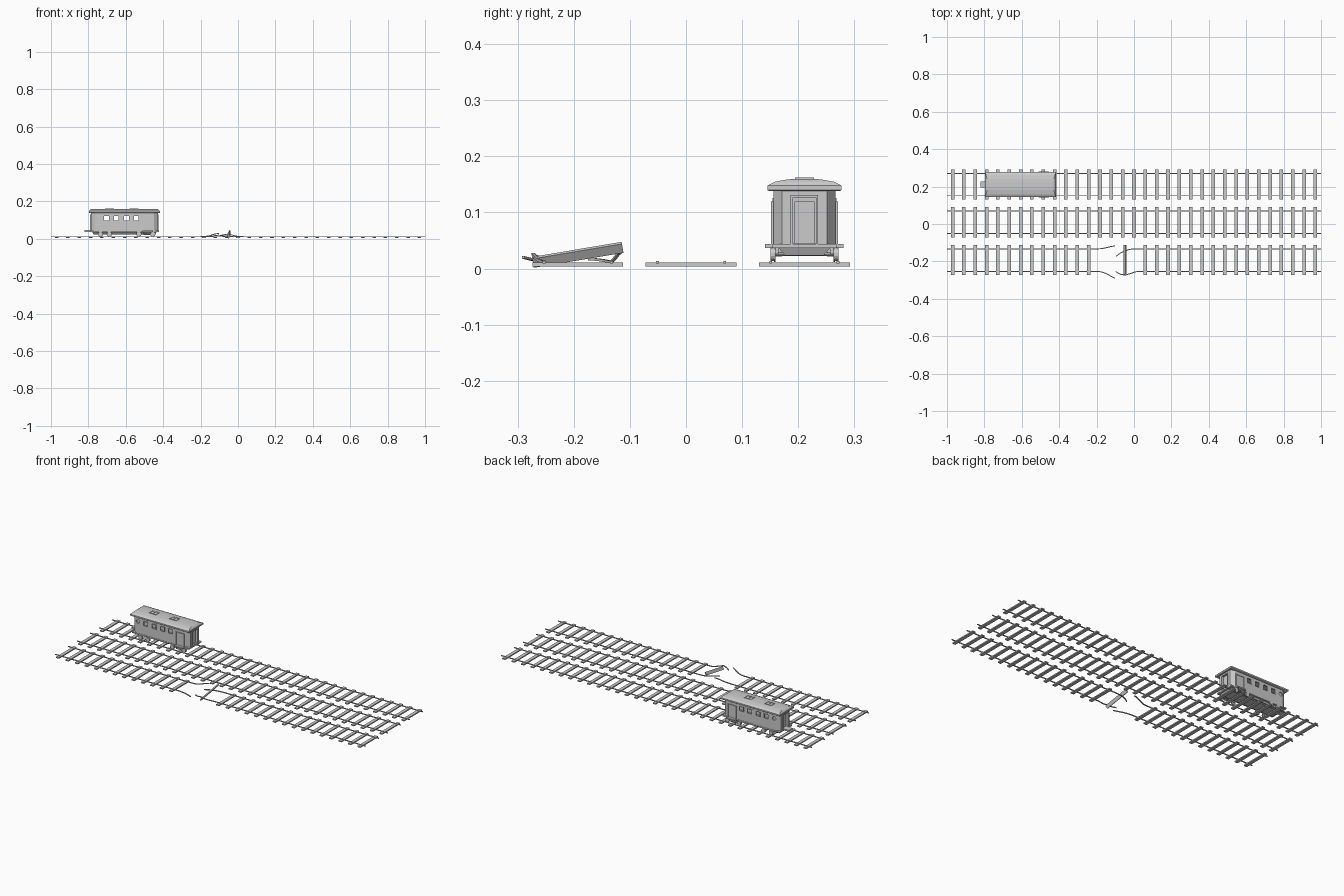
import bpy, bmesh, math
from mathutils import Vector, Matrix

if "Cube" in bpy.data.objects:
    bpy.data.objects.remove(bpy.data.objects["Cube"])


def finish(bm, name):
    bmesh.ops.recalc_face_normals(bm, faces=bm.faces[:])
    me = bpy.data.meshes.new(name)
    bm.to_mesh(me)
    bm.free()
    ob = bpy.data.objects.new(name, me)
    bpy.context.collection.objects.link(ob)
    return ob


def add_box(bm, x0, x1, y0, y1, z0, z1):
    m = Matrix.Translation(((x0 + x1) / 2, (y0 + y1) / 2, (z0 + z1) / 2)) @ Matrix.Diagonal((x1 - x0, y1 - y0, z1 - z0, 1))
    bmesh.ops.create_cube(bm, size=1, matrix=m)


def boxes(name, items):
    bm = bmesh.new()
    for b in items:
        add_box(bm, *b)
    return finish(bm, name)


def loft(bm, rings):
    loops = [[bm.verts.new(p) for p in r] for r in rings]
    n = len(loops[0])
    for a, b in zip(loops, loops[1:]):
        for i in range(n):
            bm.faces.new((a[i], a[(i + 1) % n], b[(i + 1) % n], b[i]))
    bm.faces.new(loops[0][::-1])
    bm.faces.new(loops[-1])


def cylinder(bm, c, r, depth, axis='Y', seg=12):
    rot = Matrix.Rotation(math.pi / 2, 4, 'X')
    bmesh.ops.create_cone(bm, cap_ends=True, segments=seg, radius1=r, radius2=r, depth=depth,
                          matrix=Matrix.Translation(c) @ rot)


# ---------- tracks ----------
TRACKS = {"back": 0.211, "middle": 0.009, "front": -0.193}
GAUGE, STEP = 0.060, 1.94 / 32
RZ0, RZ1, RW = 0.0095, 0.0140, 0.0025
for tname, cy in TRACKS.items():
    broken = tname == "front"
    sl = [(-0.97 + k * STEP - 0.0095, -0.97 + k * STEP + 0.0095, cy - 0.081, cy + 0.081, 0.004, 0.0107)
          for k in range(33) if not (broken and 13 <= k <= 16)]
    boxes(tname + "_sleepers", sl)
    spans = [(-1, -0.2), (0.03, 1)] if broken else [(-1, 1)]
    boxes(tname + "_rails", [(a, b, cy + s * GAUGE - RW, cy + s * GAUGE + RW, RZ0, RZ1)
                             for a, b in spans for s in (-1, 1)])


# bent rail ends of the broken track
def bent_rail(name, pts):
    pts = [Vector(p) for p in pts]
    rings = []
    for i, p in enumerate(pts):
        t = (pts[min(i + 1, len(pts) - 1)] - pts[max(i - 1, 0)]).normalized()
        side = t.cross(Vector((0, 0, 1))).normalized() * RW
        up = side.cross(t).normalized() * (RZ1 - RZ0) / 2
        rings.append([p + side + up, p - side + up, p - side - up, p + side - up])
    bm = bmesh.new()
    loft(bm, rings)
    finish(bm, name)


yb, yf, rz = -0.133, -0.253, 0.0118
bent_rail("bent_rail_left_back", [(-0.2, yb, rz), (-0.175, yb + .001, .013), (-0.15, yb + .006, .018),
                                  (-0.125, yb + .012, .026), (-0.102, yb + .016, .029)])
bent_rail("bent_rail_left_front", [(-0.2, yf, rz), (-0.175, yf - .003, rz), (-0.15, yf - .011, .014),
                                   (-0.125, yf - .025, .017), (-0.103, yf - .037, .020)])
bent_rail("bent_rail_right_back", [(0.03, yb, rz), (0.0, yb, rz), (-0.025, yb - .003, .012),
                                   (-0.05, yb - .011, .014), (-0.075, yb - .024, .016), (-0.097, yb - .040, .017)])
bent_rail("bent_rail_right_front", [(0.03, yf, rz), (0.005, yf - .003, .012), (-0.02, yf - .013, .017),
                                    (-0.05, yf - .020, .026), (-0.075, yf - .015, .022), (-0.097, yf - .002, .018)])

# loose sleeper, tilted and rolled
ls = boxes("loose_sleeper", [(-0.0095, 0.0095, -0.081, 0.081, -0.0034, 0.0034)])
ls.matrix_world = (Matrix.Translation((-0.047, -0.193, 0.0245)) @ Matrix.Rotation(math.radians(9.5), 4, 'X')
                   @ Matrix.Rotation(math.radians(-58), 4, 'Y'))

# ---------- railway carriage ----------
CX, CY = -0.607, 0.211


def plan(hx, hy, cx, cy, z):
    pts = [(-hx, -cy), (-hx + cx, -hy), (hx - cx, -hy), (hx, -cy), (hx, cy), (hx - cx, hy), (-hx + cx, hy), (-hx, cy)]
    return [(CX + x, CY + y, z) for x, y in pts]


def prism(name, hx, hy, cx, cy, z0, z1):
    bm = bmesh.new()
    loft(bm, [plan(hx, hy, cx, cy, z0), plan(hx, hy, cx, cy, z1)])
    return finish(bm, name)


body = prism("carriage_body", 0.180, 0.055, 0.022, 0.040, 0.040, 0.141)
inner = prism("interior_cutter", 0.174, 0.050, 0.021, 0.036, 0.046, 0.150)

# window and end door openings
WIN = [-0.703, -0.650, -0.596, -0.543]
PORT = (-0.754, 0.112)
bm = bmesh.new()
for x in WIN:
    add_box(bm, x - .0125, x + .0125, CY - .08, CY + .08, 0.099, 0.123)
cylinder(bm, (PORT[0], CY, PORT[1]), 0.011, 0.16)
add_box(bm, CX - .2, CX + .2, CY - .021, CY + .021, 0.046, 0.128)
openings = finish(bm, "openings_cutter")
for c in (inner, openings):
    m = body.modifiers.new("cut", 'BOOLEAN')
    m.operation = 'DIFFERENCE'
    m.solver = 'EXACT'
    m.object = c
    c.hide_render = True
    c.hide_viewport = False
bpy.context.view_layer.update()
mesh = bpy.data.meshes.new_from_object(body.evaluated_get(bpy.context.evaluated_depsgraph_get()))
body.modifiers.clear()
body.data = mesh
for c in (inner, openings):
    bpy.data.objects.remove(c)

# window frames, porthole backing, side doors
frames, doors, steps, rails = [], [], [], []
for s in (-1, 1):
    y = CY + s * 0.055
    a, b = y - .002, y + .002
    for x in WIN:
        frames += [(x - .015, x + .015, a, b, z, z + .003) for z in (.0965, .1225)]
        frames += [(x + q * .0138 - .0015, x + q * .0138 + .0015, a, b, .0965, .1255) for q in (-1, 1)]
    dx = -0.482
    d0, d1 = sorted((CY + s * .052, CY + s * .0565))
    f0, f1 = sorted((CY + s * .052, CY + s * .0595))
    doors += [(dx - .024, dx + .024, d0, d1, .046, .118)]
    doors += [(dx + q * .025 - .003, dx + q * .025 + .003, f0, f1, .044, .119) for q in (-1, 1)]
    doors += [(dx - .028, dx + .028, f0, f1, .116, .120)]
    s0, s1 = sorted((CY + s * .045, CY + s * .070))
    steps += [(dx - .028, dx + .028, s0, s1, .037, .044)]
    t0, t1 = sorted((CY + s * .040, CY + s * .060))
    steps += [(dx - .024, dx + .024, t0, t1, .022, .026)]
    steps += [(dx + q * .022 - .002, dx + q * .022 + .002, t0, t1, .024, .040) for q in (-1, 1)]
    e0, e1 = sorted((CY + s * .047, CY + s * .049))
    rails += [(PORT[0] - .013, PORT[0] + .013, e0, e1, .098, .126)]
boxes("window_frames", frames)
boxes("side_doors", doors)
boxes("door_steps", steps)
boxes("porthole_panes", rails)

# recessed end doors with frames
ends = []
for s in (-1, 1):
    def ex(a, b):
        return sorted((CX + s * a, CX + s * b))
    ends.append((*ex(.168, .171), CY - .018, CY + .018, .046, .120))
    ends.append((*ex(.163, .168), CY - .028, CY + .028, .046, .132))
    ends += [(*ex(.170, .183), CY + q * .0225 - .002, CY + q * .0225 + .002, .044, .130) for q in (-1, 1)]
    ends.append((*ex(.170, .183), CY - .0245, CY + .0245, .127, .131))
boxes("end_doors", ends)

# tiered roof with skylights
bm = bmesh.new()


def rect(hx, hy, z):
    return [(CX + a * hx, CY + b * hy, z) for a, b in ((-1, -1), (1, -1), (1, 1), (-1, 1))]


loft(bm, [rect(.188, .063, .138), rect(.190, .066, .140), rect(.190, .066, .148),
          rect(.184, .052, .155), rect(.178, .030, .159), rect(.174, .012, .160)])
finish(bm, "roof")
sky = []
for x in (-0.687, -0.556):
    sky += [(x - .022, x + .022, CY + q * .015 - .002, CY + q * .015 + .002, .156, .162) for q in (-1, 1)]
    sky += [(x + q * .021 - .002, x + q * .021 + .002, CY - .017, CY + .017, .156, .162) for q in (-1, 0, 1)]
boxes("roof_skylights", sky)

# chassis, coupler and buffer beams
bm = bmesh.new()
loft(bm, [rect(.165, .034, .023), rect(.172, .046, .037)])
add_box(bm, CX - .184, CX + .184, CY - .057, CY + .057, .037, .044)
finish(bm, "chassis")
boxes("coupler", [(-0.822, -0.78, CY - .017, CY + .017, .038, .047)])

# wheelsets
bm = bmesh.new()
for x in (-0.735, -0.688, -0.530, -0.455):
    cylinder(bm, (x, CY, .0255), .003, .11, seg=8)
    for s in (-1, 1):
        cylinder(bm, (x, CY + s * .057, .0255), .012, .007, seg=14)
        cylinder(bm, (x, CY + s * .053, .0255), .0138, .003, seg=14)
        add_box(bm, x - .006, x + .006, CY + s * .050 - .004, CY + s * .050 + .004, .026, .038)
finish(bm, "wheels")
